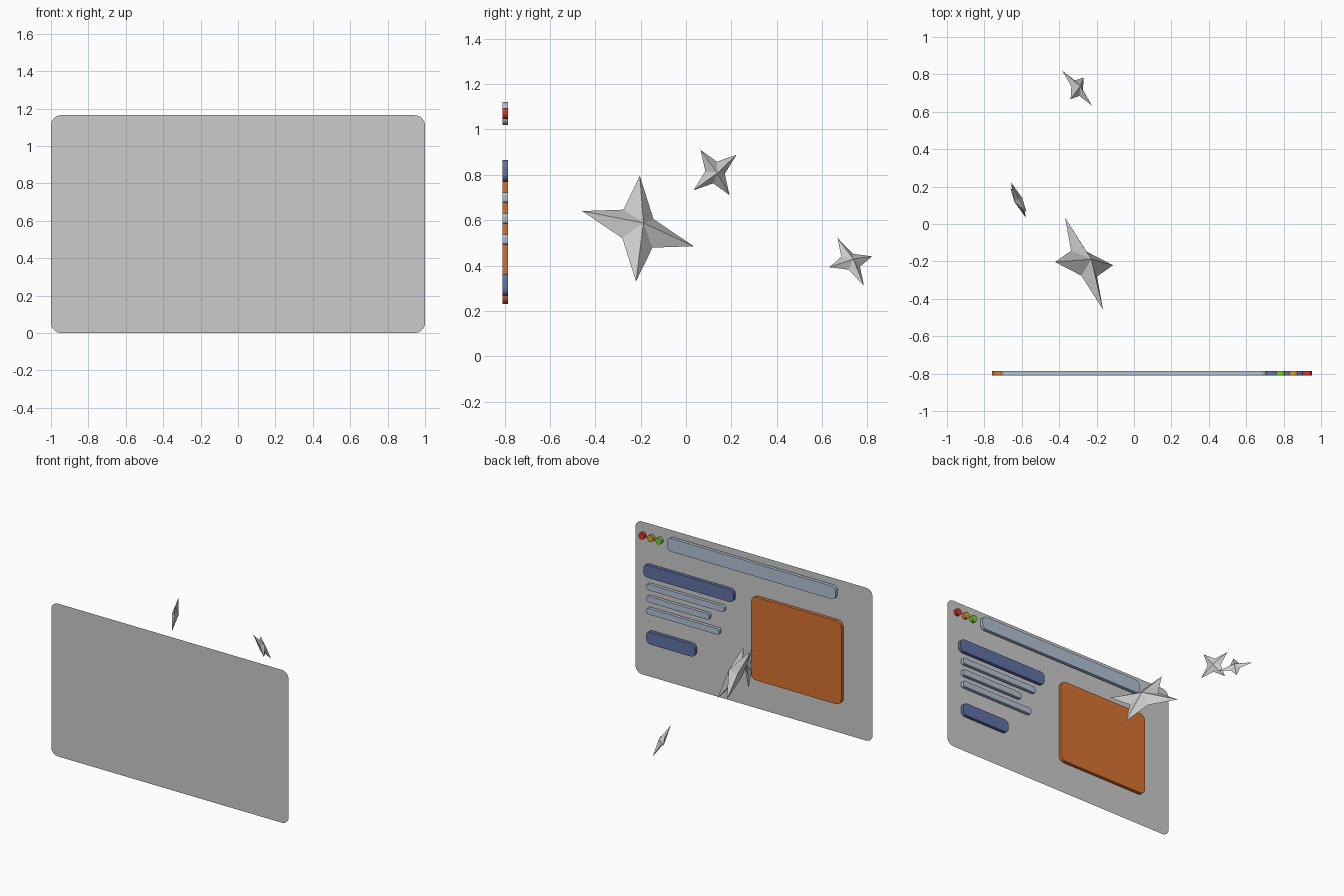
import bpy, bmesh, math
from mathutils import Vector

if "Cube" in bpy.data.objects:
    bpy.data.objects.remove(bpy.data.objects["Cube"])


def material(name, rgb):
    m = bpy.data.materials.new(name)
    m.diffuse_color = (*rgb, 1)
    m.use_nodes = True
    m.node_tree.nodes["Principled BSDF"].inputs["Base Color"].default_value = m.diffuse_color
    return m


def add_object(name, bm, mat=None):
    me = bpy.data.meshes.new(name)
    bm.to_mesh(me)
    bm.free()
    ob = bpy.data.objects.new(name, me)
    bpy.context.collection.objects.link(ob)
    if mat:
        me.materials.append(mat)
    return ob


def rounded(name, x0, x1, z0, z1, r, y=-0.81, depth=0.025, mat=None, seg=6):
    """Rounded rectangle in the xz plane, extruded towards +y."""
    bm = bmesh.new()
    corners = [(x1 - r, z1 - r), (x0 + r, z1 - r), (x0 + r, z0 + r), (x1 - r, z0 + r)]
    verts = []
    for i, (cx, cz) in enumerate(corners):
        for k in range(seg + 1):
            a = math.pi / 2 * (i + k / seg)
            verts.append(bm.verts.new((cx + r * math.cos(a), y, cz + r * math.sin(a))))
    bm.faces.new(verts)
    if depth:
        geo = bmesh.ops.extrude_face_region(bm, geom=bm.faces[:], use_keep_orig=True)["geom"]
        moved = [g for g in geo if isinstance(g, bmesh.types.BMVert)]
        bmesh.ops.translate(bm, verts=moved, vec=(0, depth, 0))
    bmesh.ops.remove_doubles(bm, verts=bm.verts[:], dist=1e-5)
    bmesh.ops.recalc_face_normals(bm, faces=bm.faces[:])
    return add_object(name, bm, mat)


def star(name, centre, u, v, inner=0.27, height=0.19):
    """Four-pointed faceted star; u and v are its two half axes."""
    c, u, v = Vector(centre), Vector(u), Vector(v)
    n = u.cross(v).normalized() * u.length * height
    bm = bmesh.new()
    tips = [u, v, -u, -v]
    ring = []
    for i, t in enumerate(tips):
        ring.append(bm.verts.new(c + t))
        ring.append(bm.verts.new(c + (t + tips[(i + 1) % 4]) * inner))
    for apex in (bm.verts.new(c + n), bm.verts.new(c - n)):
        for i in range(8):
            bm.faces.new((ring[i], ring[(i + 1) % 8], apex))
    bmesh.ops.recalc_face_normals(bm, faces=bm.faces[:])
    return add_object(name, bm)


pale = material("pale_blue", (0.45, 0.54, 0.67))
navy = material("slate_blue", (0.12, 0.17, 0.38))
orange = material("orange", (0.69, 0.17, 0.03))

# Window sheet
rounded("window_panel", -1, 1, 0, 1.165, 0.055, y=-0.82, depth=0)

# Title strip and window buttons
rounded("address_bar", -0.71, 0.71, 1.02, 1.12, 0.035, mat=pale)
for name, x, rgb in (("red", 0.926, (0.75, 0.03, 0.02)),
                     ("amber", 0.853, (0.72, 0.33, 0.02)),
                     ("green", 0.783, (0.2, 0.65, 0.03))):
    rounded(name + "_button", x - 0.025, x + 0.025, 1.045, 1.095, 0.025,
            mat=material(name, rgb))

# Page content
rounded("heading_block", 0.15, 0.91, 0.768, 0.865, 0.035, mat=navy)
for i, x0 in enumerate((0.23, 0.355, 0.27)):
    z = 0.698 - 0.092 * i
    rounded(f"text_line_{i + 1}", x0, 0.885, z - 0.023, z + 0.023, 0.015, mat=pale)
rounded("action_button", 0.475, 0.885, 0.265, 0.362, 0.035, mat=navy)
rounded("picture_card", -0.76, 0.0, 0.23, 0.865, 0.045, mat=orange)

# Floating stars
star("large_star", (-0.267, -0.212, 0.5625), (0.1015, -0.246, 0.0775), (-0.155, 0.0085, 0.2325))
star("middle_star", (-0.618, 0.128, 0.81), (0.043, -0.064, 0.0995), (-0.04, 0.0945, 0.078))
star("far_star", (-0.304, 0.726, 0.4165), (-0.035, -0.058, 0.105), (-0.08, 0.094, 0.024))
